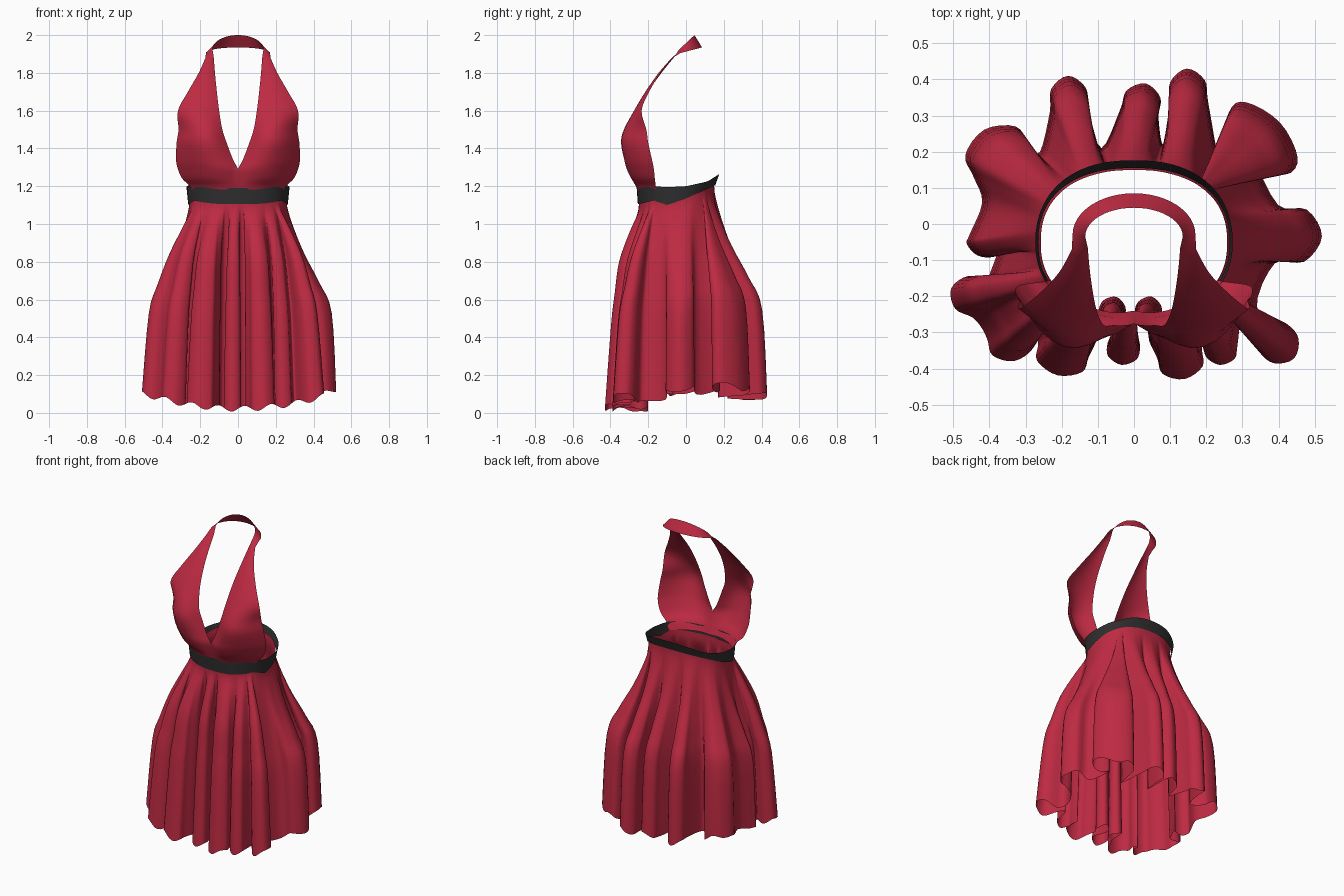
import bpy
import math
from mathutils import Vector

if "Cube" in bpy.data.objects:
    bpy.data.objects.remove(bpy.data.objects["Cube"], do_unlink=True)


def material(name, color):
    mat = bpy.data.materials.new(name)
    mat.use_nodes = True
    mat.diffuse_color = color
    mat.node_tree.nodes["Principled BSDF"].inputs["Base Color"].default_value = color
    return mat


RED = material("crimson cloth", (0.51, 0.023, 0.054, 1))
BLACK = material("black band", (0.028, 0.028, 0.028, 1))


def clamp(v):
    return max(0.0, min(1.0, v))


def interp(keys, values, t):
    """Piecewise linear lookup, held at the ends."""
    if t <= keys[0]:
        return values[0]
    for k in range(len(keys) - 1):
        if t <= keys[k + 1]:
            u = (t - keys[k]) / (keys[k + 1] - keys[k])
            return values[k] + (values[k + 1] - values[k]) * u
    return values[-1]


def spline(points, steps, closed=False):
    """Catmull-Rom curve through vectors of any size."""
    n = len(points)
    pick = (lambda i: points[i % n]) if closed else (lambda i: points[max(0, min(n - 1, i))])
    out = []
    for i in range(n if closed else n - 1):
        a, b, c, d = (pick(i + k) for k in (-1, 0, 1, 2))
        for s in range(steps):
            t = s / steps
            out.append((b * 2 + (c - a) * t + (a * 2 - b * 5 + c * 4 - d) * t ** 2
                        + (b * 3 - a - c * 3 + d) * t ** 3) / 2)
    return out if closed else out + [points[-1]]


def sheet(name, rows, mat, closed=False):
    """Skin a grid of points, one list per row."""
    n = len(rows[0])
    verts = [p for row in rows for p in row]
    faces = []
    for r in range(len(rows) - 1):
        for c in range(n if closed else n - 1):
            d = (c + 1) % n
            faces.append((r * n + c, r * n + d, (r + 1) * n + d, (r + 1) * n + c))
    mesh = bpy.data.meshes.new(name)
    mesh.from_pydata(verts, [], faces)
    mesh.materials.append(mat)
    obj = bpy.data.objects.new(name, mesh)
    bpy.context.collection.objects.link(obj)
    for poly in mesh.polygons:
        poly.use_smooth = True
    return obj


# Waistline: a rounded oval that climbs towards the back
CENTRE = Vector((0, -0.05))
DEPTHS = (-0.25, -0.17, -0.1, 0, 0.1, 0.155)
BAND_LOW = (1.105, 1.125, 1.1, 1.135, 1.18, 1.205)
BAND_HIGH = (1.19, 1.2, 1.195, 1.2, 1.225, 1.265)


def waist(angle, scale=1.0):
    c, s, n = math.cos(angle), math.sin(angle), 2.3
    r = (abs(c / 0.265) ** n + abs(s / 0.205) ** n) ** (-1 / n)
    return CENTRE + Vector((c, s)) * r * scale


# Waistband: a thin strip, flaring outward at the sides and back
low, high = [], []
for i in range(64):
    a = math.tau * i / 64
    p, q = waist(a), waist(a, 1.03)
    q.y += 0.015 * clamp(p.y / 0.15)
    low.append((p.x, p.y, interp(DEPTHS, BAND_LOW, p.y)))
    high.append((q.x, q.y, interp(DEPTHS, BAND_HIGH, p.y)))
sheet("waistband", [low, high], BLACK, closed=True)

# Skirt folds at the hem, in hundredths: bulb centre x, y, half width, depth,
# then the point where the next fold starts; a negative width folds inward
FOLDS = [
    (43, -3, 9, 9, 34, 18),
    (36, 24, 13, 6, 24, 17),
    (15, 36, 6, 7, 8, 22),
    (2, 33, 6, 6, -9, 21),
    (-18, 34, 6, 7, -26, 20),
    (-38, 20, 10, 7, -42, 6),
    (-42, -6, 5, 3, -40, -14),
    (-45, -20, 6, 6, -42, -29),
    (-34, -33, 7, 5, -27, -31),
    (-20, -37, 8, 5, -10, -31),
    (-6, -24, -4, 4, -6, -31),
    (-3, -35, 5, 4, 1, -31),
    (4, -24, -4, 4, 4, -31),
    (13, -38, 7, 5, 19, -29),
    (24, -35, 5, 4, 30, -27),
    (40, -33, 6, 6, 34, -23),
]
control = []
a1 = math.atan2(*(Vector(FOLDS[-1][4:]) / 100 - CENTRE).yx)
for k, (x, y, w, d, vx, vy) in enumerate(FOLDS):
    start = Vector(FOLDS[k - 1][4:]) / 100
    end = Vector((vx, vy)) / 100
    c = Vector((x, y)) / 100
    out = (c - (start + end) / 2).normalized()
    side = Vector((-out.y, out.x)) * w / 100
    out *= d / 100
    loop = [start, c - side * 0.9 - out * 0.4, c - side * 0.8 + out * 0.5, c + out,
            c + side * 0.8 + out * 0.5, c + side * 0.9 - out * 0.4]
    a0, a1 = a1, math.atan2(*(end - CENTRE).yx)
    while a1 < a0:
        a1 += math.tau
    control += [(p, a0 + (a1 - a0) * i / len(loop)) for i, p in enumerate(loop)]

STEPS = 4
hem = spline([p for p, a in control], STEPS, closed=True)
angles = [a for p, a in control] + [control[0][1] + math.tau]

# Skirt: the cloth swells from the waistline into the folded hem
FALL = (0, 0.06, 0.16, 0.3, 0.45, 0.6, 1)
SWELL_SIDE = (0, 0.01, 0.13, 0.36, 0.67, 0.91, 1)
SWELL_FRONT = (0, 0.03, 0.3, 0.6, 0.72, 0.82, 1)
falls = spline([Vector(key) for key in zip(FALL, SWELL_SIDE, SWELL_FRONT)], 4)
rows = []
for t, swell_side, swell_front in falls:
    row = []
    for i, h in enumerate(hem):
        k, u = divmod(i, STEPS)
        a = angles[k] + (angles[k + 1] - angles[k]) * u / STEPS
        top = waist(a, 0.975)
        front = clamp(-(top.y + 0.05) / 0.2)
        swell = swell_side + (swell_front - swell_side) * front
        p = top.lerp(h, swell)
        z_top = interp(DEPTHS, BAND_LOW, top.y) + 0.03
        z_hem = 0.08 * min(1, abs(h.x) / 0.5) ** 2 + 0.06 * clamp((h.y + 0.2) / 0.4)
        z_hem += 0.022 + 0.015 * math.sin(45 * h.x)
        row.append((p.x, p.y, z_top + (z_hem - z_top) * t))
    rows.append(row)
sheet("skirt", rows, RED, closed=True)

# Halter bodice, one half: height, inner x, outer x, then y at inner, middle, outer
PANEL = [
    (1.15, 0, 0.23, -0.24, -0.232, -0.155),
    (1.20, 0, 0.255, -0.256, -0.252, -0.16),
    (1.24, 0, 0.295, -0.265, -0.28, -0.165),
    (1.29, 0, 0.318, -0.275, -0.305, -0.17),
    (1.34, 0.026, 0.328, -0.28, -0.32, -0.18),
    (1.43, 0.06, 0.325, -0.28, -0.34, -0.2),
    (1.50, 0.083, 0.315, -0.28, -0.325, -0.21),
    (1.60, 0.1, 0.318, -0.25, -0.275, -0.235),
    (1.70, 0.112, 0.265, -0.2, -0.215, -0.195),
    (1.80, 0.122, 0.208, -0.13, -0.145, -0.135),
    (1.88, 0.128, 0.172, -0.065, -0.075, -0.07),
]
rows = []
for z, xi, xo, yi, ym, yo in spline([Vector(r) for r in PANEL], 4):
    row = []
    for i in range(9):
        u = i / 8
        y = yi * (1 - u) * (1 - 2 * u) + ym * 4 * u * (1 - u) + yo * u * (2 * u - 1)
        row.append((max(0, xi + (xo - xi) * u), y, z))
    rows.append(row)

# Neck strap: continues the panel around the back of the neck
for k in range(13):
    a = math.pi / 2 * k / 12
    c, s = math.cos(a), math.sin(a)
    inner = Vector((0.135 * c, -0.035 + 0.08 * s, 1.925 + 0.075 * s))
    outer = Vector((0.17 * c, -0.03 + 0.115 * s, 1.905 + 0.03 * s))
    rows.append([inner.lerp(outer, i / 8) for i in range(9)])
bodice = sheet("halter_bodice", rows, RED)
mirror = bodice.modifiers.new("mirror", "MIRROR")
mirror.use_clip = True
mirror.merge_threshold = 0.002
